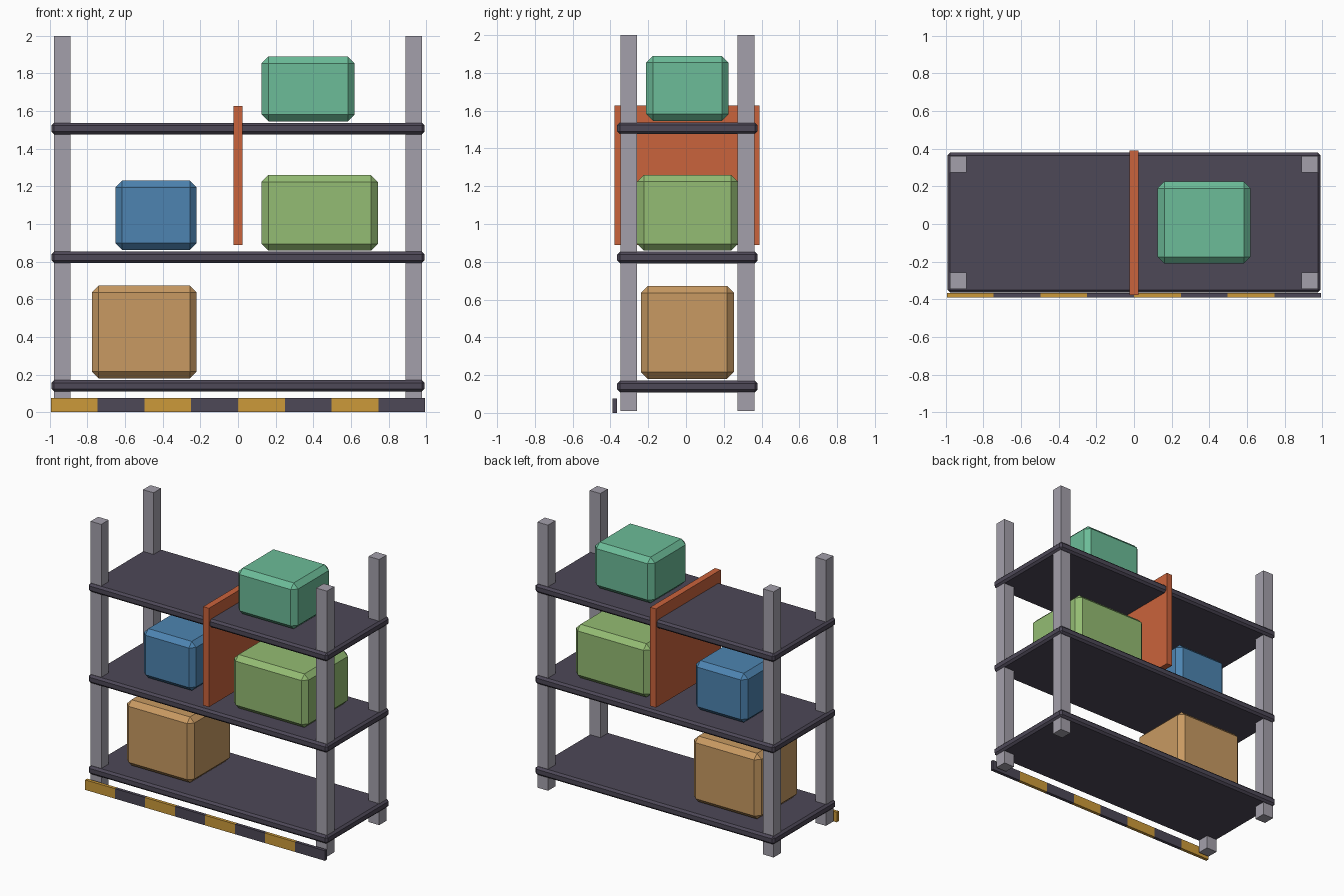
import bpy
import bmesh
from mathutils import Vector

cube = bpy.data.objects.get("Cube")
if cube:
    bpy.data.objects.remove(cube, do_unlink=True)


def material(name, red, green, blue):
    """Flat material from display colour values."""
    def linear(c):
        c /= 255
        return c / 12.92 if c <= 0.04045 else ((c + 0.055) / 1.055) ** 2.4
    colour = (linear(red), linear(green), linear(blue), 1)
    mat = bpy.data.materials.new(name)
    mat.use_nodes = True
    mat.diffuse_color = colour
    shader = mat.node_tree.nodes["Principled BSDF"]
    shader.inputs["Base Color"].default_value = colour
    shader.inputs["Roughness"].default_value = 0.8
    return mat


steel = material("steel grey", 164, 160, 171)
slate = material("dark slate", 77, 72, 87)
yellow = material("warning yellow", 204, 154, 58)
orange = material("orange", 202, 99, 60)
tan = material("tan", 200, 154, 98)
blue = material("blue", 77, 132, 177)
lime = material("lime green", 148, 188, 115)
teal = material("teal green", 108, 188, 152)


def box(name, low, high, mats, bevel=0, stripes=1):
    """Box between two corners, with chamfered edges or cut into stripes along x."""
    low, high = Vector(low), Vector(high)
    size, centre = high - low, (low + high) / 2
    bm = bmesh.new()
    bmesh.ops.create_cube(bm, size=1)
    bmesh.ops.scale(bm, vec=size, verts=bm.verts)
    for i in range(1, stripes):
        bmesh.ops.bisect_plane(bm, geom=bm.verts[:] + bm.edges[:] + bm.faces[:],
                               plane_co=((i / stripes - 0.5) * size.x, 0, 0),
                               plane_no=(1, 0, 0))
    # Alternate the materials stripe by stripe
    for face in bm.faces:
        slot = int((face.calc_center_median().x / size.x + 0.5) * stripes)
        face.material_index = min(slot, stripes - 1) % len(mats)
    mesh = bpy.data.meshes.new(name)
    bm.to_mesh(mesh)
    bm.free()
    for mat in mats:
        mesh.materials.append(mat)
    obj = bpy.data.objects.new(name, mesh)
    obj.location = centre
    bpy.context.collection.objects.link(obj)
    if bevel:
        mod = obj.modifiers.new("chamfer", "BEVEL")
        mod.width = bevel
        mod.segments = 1
    return obj


MID = 0.0075  # centre of the rack in depth

# Corner posts
for x_name, x in (("right", -0.935), ("left", 0.935)):
    for y_name, y in (("front", MID - 0.31), ("back", MID + 0.31)):
        box(f"{y_name}_{x_name}_post", (x - 0.044, y - 0.044, 0.01),
            (x + 0.044, y + 0.044, 2), [steel])

# Shelves
for level, z in (("bottom", 0.14), ("middle", 0.823), ("top", 1.507)):
    box(f"{level}_shelf", (-0.992, MID - 0.372, z - 0.031),
        (0.992, MID + 0.372, z + 0.031), [slate], bevel=0.015)

# Upright divider through the top shelf
box("divider_panel", (-0.024, -0.378, 0.888), (0.024, 0.39, 1.628), [orange])

# Striped warning strip at the foot of the front
box("warning_strip", (-0.994, -0.39, 0), (0.994, -0.366, 0.075),
    [yellow, slate], stripes=8)

# Stored crates: name, x range, half depth, z range, colour
crates = (
    ("bottom_crate", -0.777, -0.22, 0.246, 0.18, 0.672, tan),
    ("middle_right_crate", -0.652, -0.22, 0.225, 0.862, 1.23, blue),
    ("middle_left_crate", 0.125, 0.743, 0.267, 0.859, 1.26, lime),
    ("top_crate", 0.125, 0.62, 0.218, 1.546, 1.89, teal),
)
for name, x0, x1, depth, z0, z1, mat in crates:
    box(name, (x0, MID - depth, z0), (x1, MID + depth, z1), [mat], bevel=0.036)
